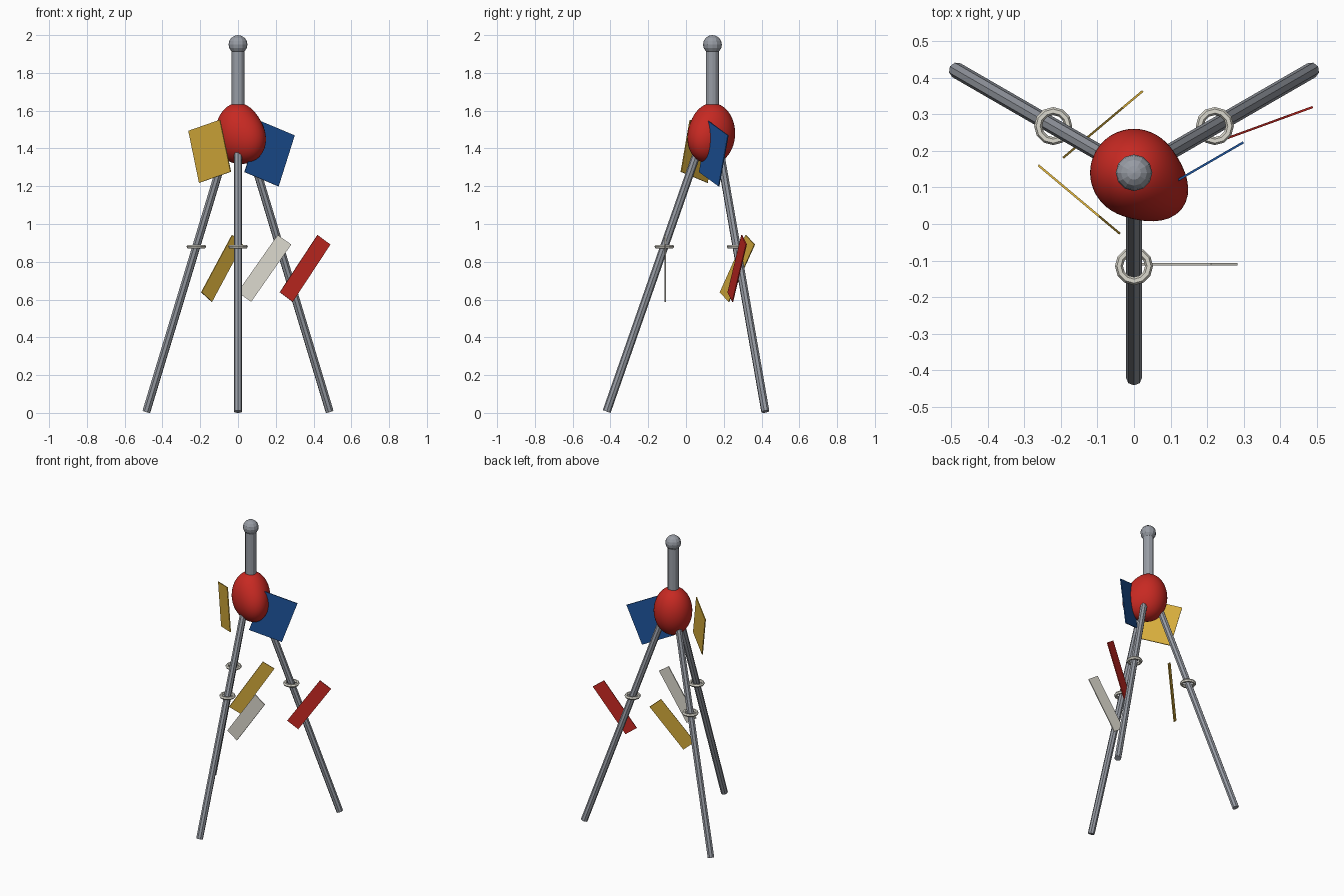
import bpy, bmesh
from math import radians, sin, cos, exp
from mathutils import Vector

cube = bpy.data.objects.get("Cube")
if cube:
    bpy.data.objects.remove(cube, do_unlink=True)


def material(name, rgb):
    m = bpy.data.materials.new(name)
    m.use_nodes = True
    m.diffuse_color = (*rgb, 1)
    m.node_tree.nodes["Principled BSDF"].inputs["Base Color"].default_value = (*rgb, 1)
    return m


red = material("red", (0.57, 0.022, 0.016))
yellow = material("yellow", (0.68, 0.42, 0.045))
blue = material("blue", (0.013, 0.09, 0.34))
ivory = material("off white", (0.72, 0.70, 0.62))
steel = material("steel grey", (0.31, 0.33, 0.37))

AXIS = Vector((0, 0.14, 0))


def finish(name, mat):
    ob = bpy.context.object
    ob.name = ob.data.name = name
    ob.data.materials.append(mat)
    return ob


def rod(name, a, b, radius, sides, mat):
    d = b - a
    bpy.ops.mesh.primitive_cylinder_add(vertices=sides, radius=radius, depth=d.length,
                                        location=(a + b) / 2,
                                        rotation=d.to_track_quat('Z', 'Y').to_euler())
    return finish(name, mat)


def plate(name, centre, yaw, lean, width, height, mat):
    bpy.ops.mesh.primitive_cube_add(size=1, location=centre,
                                    rotation=(0, radians(lean), radians(yaw)))
    ob = finish(name, mat)
    ob.scale = (width, 0.006, height)
    return ob


def around(angle, radius, z):
    a = radians(angle)
    return AXIS + Vector((radius * cos(a), radius * sin(a), z))


# Three splayed legs, each with a loose ring
for label, angle in (("front", -90), ("left", 30), ("right", 150)):
    rod(label + "_leg", around(angle, 0.56, 0.007), around(angle, 0.056, 1.45), 0.022, 8, steel)
    bpy.ops.mesh.primitive_torus_add(major_segments=12, minor_segments=6, major_radius=0.041,
                                     minor_radius=0.011, location=around(angle, 0.255, 0.88))
    finish(label + "_leg_ring", ivory)

# Egg-shaped body with a soft bulge low on its front left
bpy.ops.mesh.primitive_uv_sphere_add(segments=48, ring_count=32, radius=1,
                                     location=AXIS + Vector((0, 0, 1.48)))
body = finish("body", red)
az, el = radians(-36), radians(-17)
bulge = Vector((cos(el) * cos(az), cos(el) * sin(az), sin(el)))
for v in body.data.vertices:
    away = v.co.angle(bulge) / radians(28)
    v.co *= 1 + 0.4 * exp(-away * away / 2)
    v.co = (v.co.x * 0.12, v.co.y * 0.12, v.co.z * 0.16)
bpy.ops.object.shade_smooth()

# Neck post and ball top
rod("neck", AXIS + Vector((0, 0, 1.55)), AXIS + Vector((0, 0, 1.95)), 0.035, 12, steel)
bpy.ops.mesh.primitive_uv_sphere_add(segments=12, ring_count=8, radius=0.05,
                                     location=AXIS + Vector((0, 0, 1.95)))
finish("ball_top", steel)

# Upper panels beside the body
plate("left_upper_panel", (0.167, 0.147, 1.372), 30, 20, 0.22, 0.287, blue)
plate("right_upper_panel", (-0.15, 0.067, 1.385), -40, -15, 0.225, 0.285, yellow)

# Lower slanted strips beside the legs
for name, centre, yaw, mat in (("front_strip", (0.14, -0.11, 0.765), 0, ivory),
                               ("left_strip", (0.355, 0.271, 0.765), 20, red),
                               ("right_strip", (-0.085, 0.272, 0.765), 40, yellow)):
    plate(name, centre, yaw, 35, 0.088, 0.37, mat)
